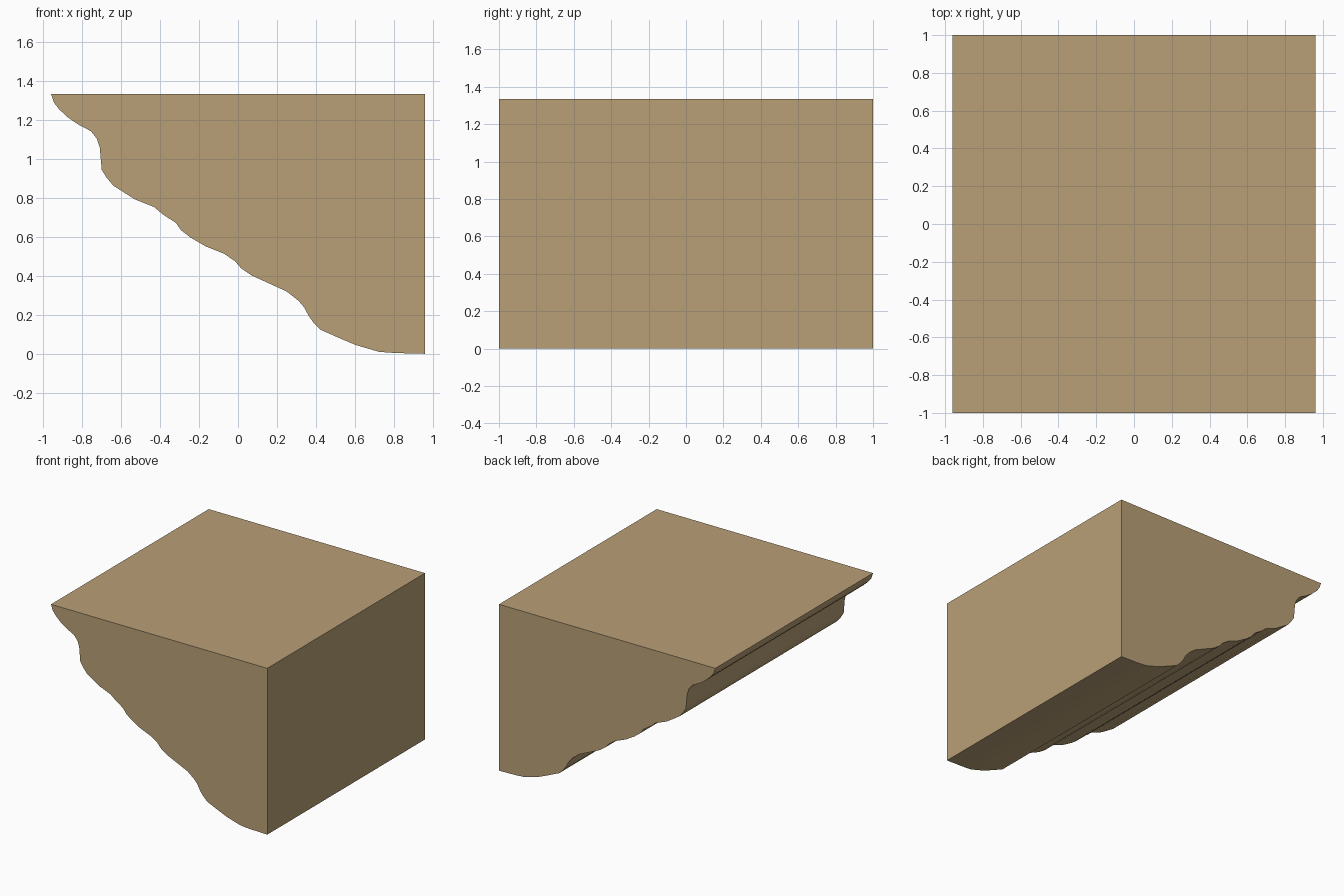
import bpy, bmesh, math

if "Cube" in bpy.data.objects:
    bpy.data.objects.remove(bpy.data.objects["Cube"])

# Moulded underside, from the overhanging top edge down to the foot (x, z)
underside = [
    (-0.96, 1.335), (-0.945, 1.29), (-0.92, 1.257), (-0.875, 1.215), (-0.825, 1.18),
    (-0.755, 1.143), (-0.725, 1.105), (-0.71, 1.06), (-0.70, 0.945), (-0.675, 0.905),
    (-0.64, 0.863), (-0.53, 0.793), (-0.43, 0.753), (-0.385, 0.715), (-0.32, 0.673),
    (-0.293, 0.635), (-0.245, 0.598), (-0.165, 0.551), (-0.07, 0.513), (-0.015, 0.475),
    (0.015, 0.44), (0.07, 0.402), (0.18, 0.352), (0.25, 0.32), (0.31, 0.273),
    (0.34, 0.238), (0.36, 0.2), (0.385, 0.163), (0.425, 0.123), (0.515, 0.083),
    (0.605, 0.045), (0.725, 0.01), (0.805, 0.004), (0.96, 0.0),
]
profile = underside + [(0.96, 1.335)]

# Extrude the profile along y into a solid block
bm = bmesh.new()
face = bm.faces.new([bm.verts.new((x, -1, z)) for x, z in profile])
ext = bmesh.ops.extrude_face_region(bm, geom=[face])
bmesh.ops.translate(bm, vec=(0, 2, 0),
                    verts=[v for v in ext["geom"] if isinstance(v, bmesh.types.BMVert)])
bmesh.ops.recalc_face_normals(bm, faces=bm.faces[:])
mesh = bpy.data.meshes.new("cornice_moulding")
bm.to_mesh(mesh)
bm.free()

moulding = bpy.data.objects.new("cornice_moulding", mesh)
bpy.context.collection.objects.link(moulding)

# Sandy tan finish
tan = bpy.data.materials.new("sandy_tan")
tan.diffuse_color = (0.485, 0.352, 0.184, 1)
tan.use_nodes = True
tan.node_tree.nodes["Principled BSDF"].inputs["Base Color"].default_value = tan.diffuse_color
mesh.materials.append(tan)

# Smooth along the moulding, sharp at the ends and corners
bpy.context.view_layer.objects.active = moulding
moulding.select_set(True)
bpy.ops.object.shade_smooth_by_angle(angle=math.radians(30))
